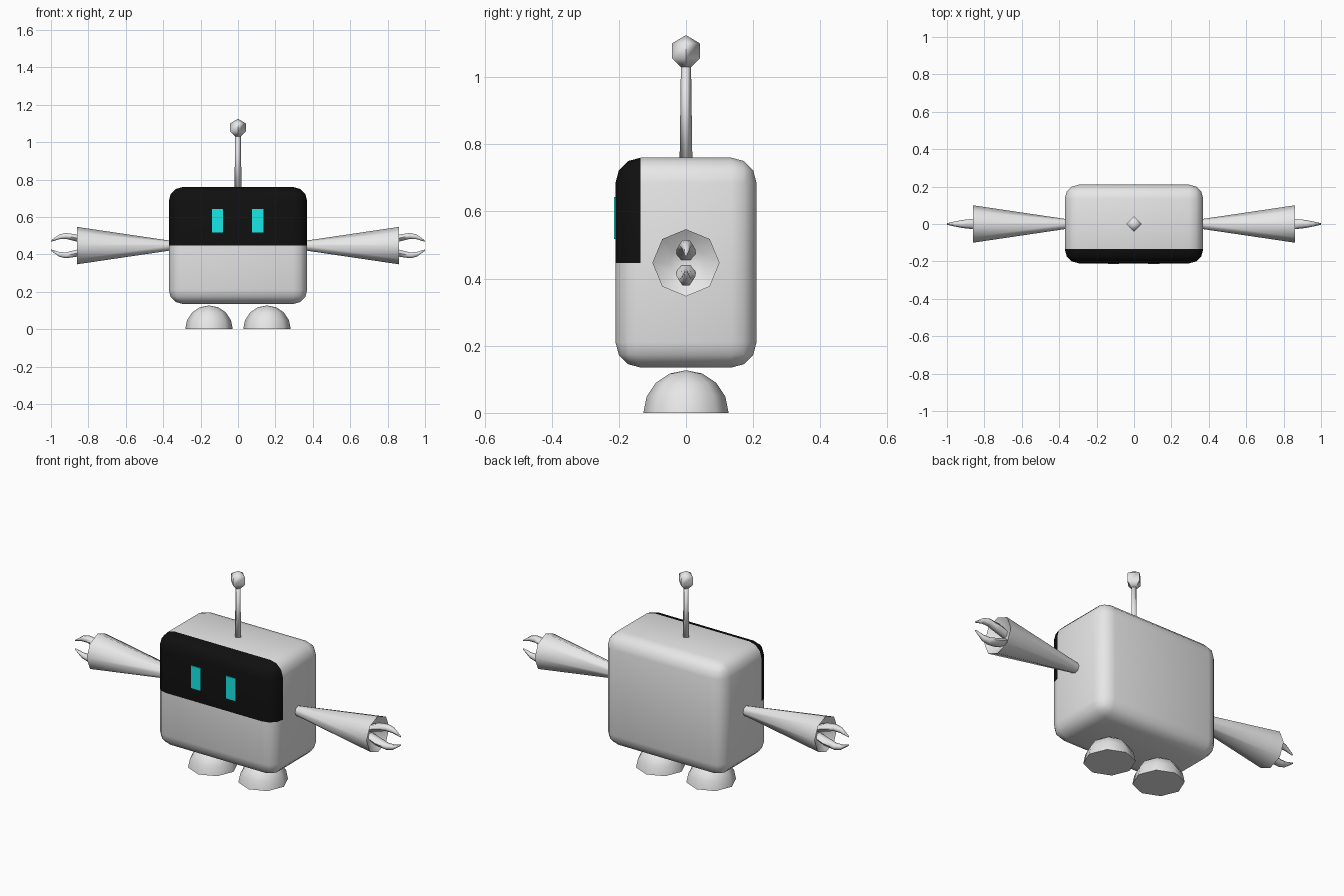
import bpy, bmesh, math
from mathutils import Vector

if "Cube" in bpy.data.objects:
    bpy.data.objects.remove(bpy.data.objects["Cube"])


def material(name, rgb):
    m = bpy.data.materials.new(name)
    m.diffuse_color = (*rgb, 1)
    m.use_nodes = True
    m.node_tree.nodes["Principled BSDF"].inputs["Base Color"].default_value = m.diffuse_color
    return m


GREY = material("light grey", (0.8, 0.8, 0.8))
BLACK = material("visor black", (0.005, 0.005, 0.005))
CYAN = material("eye cyan", (0.01, 0.8, 0.8))


def finish(name, bm, mats, angle=50):
    bmesh.ops.recalc_face_normals(bm, faces=bm.faces)
    me = bpy.data.meshes.new(name)
    bm.to_mesh(me)
    bm.free()
    for m in mats:
        me.materials.append(m)
    ob = bpy.data.objects.new(name, me)
    bpy.context.collection.objects.link(ob)
    bpy.ops.object.select_all(action='DESELECT')
    ob.select_set(True)
    bpy.context.view_layer.objects.active = ob
    bpy.ops.object.shade_smooth_by_angle(angle=math.radians(angle))
    return ob


def box(lo, hi):
    bm = bmesh.new()
    bmesh.ops.create_cube(bm, size=1)
    for v in bm.verts:
        v.co = Vector([a + (b - a) * (c + 0.5) for a, b, c in zip(lo, hi, v.co)])
    return bm


def loft(rings):
    """Join equal-length rings of points into a closed skin."""
    bm = bmesh.new()
    rows = [[bm.verts.new(p) for p in r] for r in rings]
    n = len(rows[0])
    for a, b in zip(rows, rows[1:]):
        for i in range(n):
            j = (i + 1) % n
            bm.faces.new((a[i], a[j], b[j], b[i]))
    bm.faces.new(rows[0])
    bm.faces.new(rows[-1])
    bmesh.ops.remove_doubles(bm, verts=bm.verts, dist=0.0002)
    return bm


def turned(profile, sides, place):
    """Rings of (radius, distance) around an axis, mapped by place(u, v, d)."""
    ang = [2 * math.pi * i / sides for i in range(sides)]
    return loft([[place(r * math.cos(a), r * math.sin(a), d) for a in ang]
                 for r, d in profile])


# Rounded body, split at the visor's lower edge
SPLIT = 0.447
bm = box((-0.37, -0.21, 0.135), (0.37, 0.21, 0.76))
bmesh.ops.bevel(bm, geom=bm.edges[:], offset=0.075, segments=3, profile=0.5,
                affect='EDGES')
front = [f for f in bm.faces if f.calc_center_median().y < -0.136]
edges = {e for f in front for e in f.edges}
verts = {v for f in front for v in f.verts}
bmesh.ops.bisect_plane(bm, geom=front + list(edges) + list(verts),
                       plane_co=(0, 0, SPLIT), plane_no=(0, 0, 1))
for f in bm.faces:
    c = f.calc_center_median()
    f.material_index = int(c.y < -0.136 and c.z > SPLIT)
finish("body", bm, [GREY, BLACK], 40)

# Eye plates
for side, x in (("left", -0.11), ("right", 0.105)):
    finish(side + "_eye", box((x - 0.03, -0.214, 0.518), (x + 0.03, -0.206, 0.643)), [CYAN])

# Antenna: four-sided stalk and knob
finish("antenna_stalk", turned([(0.019, 0.75), (0.015, 1.04)], 4,
                               lambda u, v, d: (u, v, d)), [GREY], 95)
finish("antenna_knob", turned([(0.015, 1.03), (0.042, 1.057), (0.042, 1.1), (0.0, 1.125)], 4,
                              lambda u, v, d: (u, v, d)), [GREY], 60)

ARM_Z = 0.447
# Claw path: distance, height above arm axis, half width, half height
CLAW = [(0.80, 0.018, 0.028, 0.016), (0.86, 0.040, 0.028, 0.022),
        (0.92, 0.052, 0.021, 0.018), (0.955, 0.047, 0.014, 0.015),
        (1.0, 0.024, 0.004, 0.004)]

for side, s in (("left", -1), ("right", 1)):
    # Dome feet
    dome = [(0.127 * math.cos(t), 0.127 * math.sin(t))
            for t in (i * math.pi / 8 for i in range(5))]
    finish(side + "_foot", turned(dome, 8, lambda u, v, d: (s * 0.155 + u, v, d)), [GREY])

    # Flared arm with a dished end
    arm = [(0.026, 0.36), (0.1, 0.861), (0.05, 0.825), (0.0, 0.81)]
    finish(side + "_arm", turned(arm, 8, lambda u, v, d: (s * d, u, ARM_Z + v)), [GREY])

    # Pair of curved claws
    for part, k in (("upper", 1), ("lower", -1)):
        rings = [[(s * x, w * math.cos(a), ARM_Z + k * (h + t * math.sin(a)))
                  for a in (i * math.pi / 3 for i in range(6))]
                 for x, h, w, t in CLAW]
        finish(f"{side}_{part}_claw", loft(rings), [GREY], 65)
